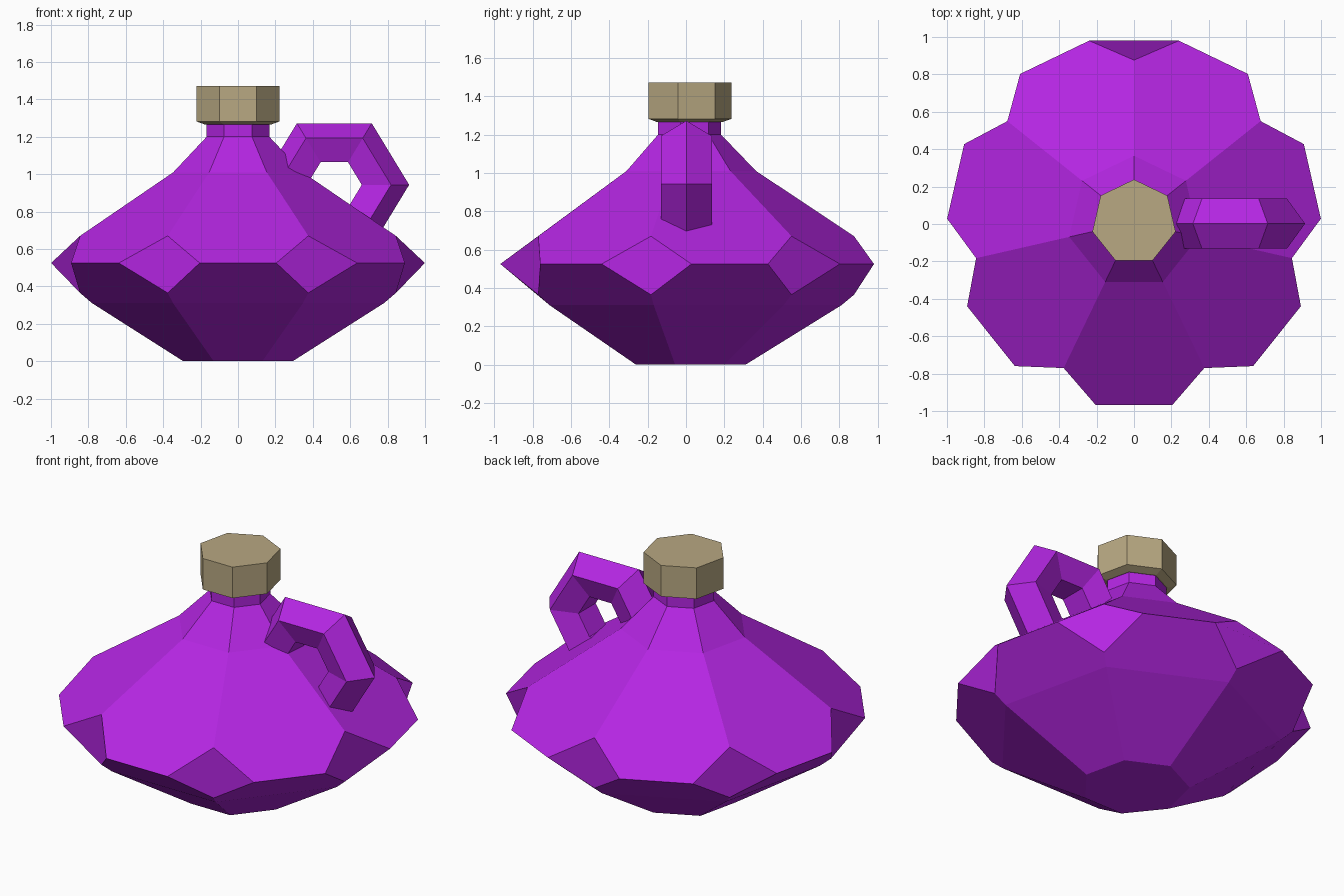
import bpy, bmesh
from math import sin, cos, pi
from mathutils import Vector

SIDES = 7
CENTRE_Y = 0.01

if "Cube" in bpy.data.objects:
    bpy.data.objects.remove(bpy.data.objects["Cube"], do_unlink=True)


def material(name, rgb):
    m = bpy.data.materials.new(name)
    m.use_nodes = True
    m.diffuse_color = (*rgb, 1)
    m.node_tree.nodes["Principled BSDF"].inputs["Base Color"].default_value = (*rgb, 1)
    return m


def finish(bm, name, mat, location):
    mesh = bpy.data.meshes.new(name)
    bm.to_mesh(mesh)
    bm.free()
    mesh.materials.append(mat)
    ob = bpy.data.objects.new(name, mesh)
    ob.location = location
    bpy.context.collection.objects.link(ob)
    return ob


def corner(k):
    return pi / 2 + 2 * pi * k / SIDES


def ring(bm, r, z):
    return [bm.verts.new((r * cos(corner(k)), r * sin(corner(k)), z)) for k in range(SIDES)]


def bridge(bm, low, high):
    n = len(low)
    for k in range(n):
        j = (k + 1) % n
        bm.faces.new((low[k], low[j], high[j], high[k]))


def stack(bm, rings):
    for low, high in zip(rings, rings[1:]):
        bridge(bm, low, high)


purple = material("purple glass", (0.456, 0.019, 0.76))
tan = material("tan cork", (0.479, 0.392, 0.223))

# Flask body: faceted cone above and below a belt with notched corners
bm = bmesh.new()
base, under = ring(bm, 0.30, 0), ring(bm, 0.80, 0.31)
notch_low, notch_high = ring(bm, 0.866, 0.365), ring(bm, 0.866, 0.67)
shoulder, neck_low, neck_high = ring(bm, 0.355, 1.01), ring(bm, 0.172, 1.2), ring(bm, 0.172, 1.28)
starts, ends = [], []
for k in range(SIDES):
    a = corner(k)
    mid = Vector((cos(a), sin(a), 0)) * 0.97 + Vector((0, 0, 0.525))
    side = Vector((-sin(a), cos(a), 0)) * 0.24
    starts.append(bm.verts.new(mid - side))
    ends.append(bm.verts.new(mid + side))
for k in range(SIDES):
    j = (k + 1) % SIDES
    # Diamond at each corner; only the rear one folds outward
    diamond = [notch_low[k], ends[k], notch_high[k], starts[k]]
    bm.faces.new(diamond[1:] + diamond[:1] if k == 0 else diamond)
    bm.faces.new((ends[k], starts[j], notch_high[j], shoulder[j], shoulder[k], notch_high[k]))
    bm.faces.new((under[k], under[j], notch_low[j], starts[j], ends[k], notch_low[k]))
stack(bm, [base, under])
stack(bm, [shoulder, neck_low, neck_high])
bm.faces.new(base[::-1])
bm.faces.new(neck_high)
finish(bm, "flask_body", purple, (0, CENTRE_Y, 0))

# Stopper with a chamfered underside
bm = bmesh.new()
rings = [ring(bm, 0.18, 1.265), ring(bm, 0.228, 1.282), ring(bm, 0.228, 1.47)]
stack(bm, rings)
bm.faces.new(rings[0][::-1])
bm.faces.new(rings[-1])
finish(bm, "stopper", tan, (0, CENTRE_Y, 0))

# Handle: six-sided loop with a five-sided section, ridge facing outward
bm = bmesh.new()
loops = []
for i in range(6):
    a = i * pi / 3
    loop = []
    for s in range(5):
        t = 2 * pi * s / 5
        r = 0.26 + 0.14 * cos(t)
        loop.append(bm.verts.new((r * cos(a), 0.14 * sin(t), 0.95 * r * sin(a))))
    loops.append(loop)
stack(bm, loops + loops[:1])
bmesh.ops.recalc_face_normals(bm, faces=bm.faces[:])
finish(bm, "handle", purple, (0.515, 0.002, 0.943))
